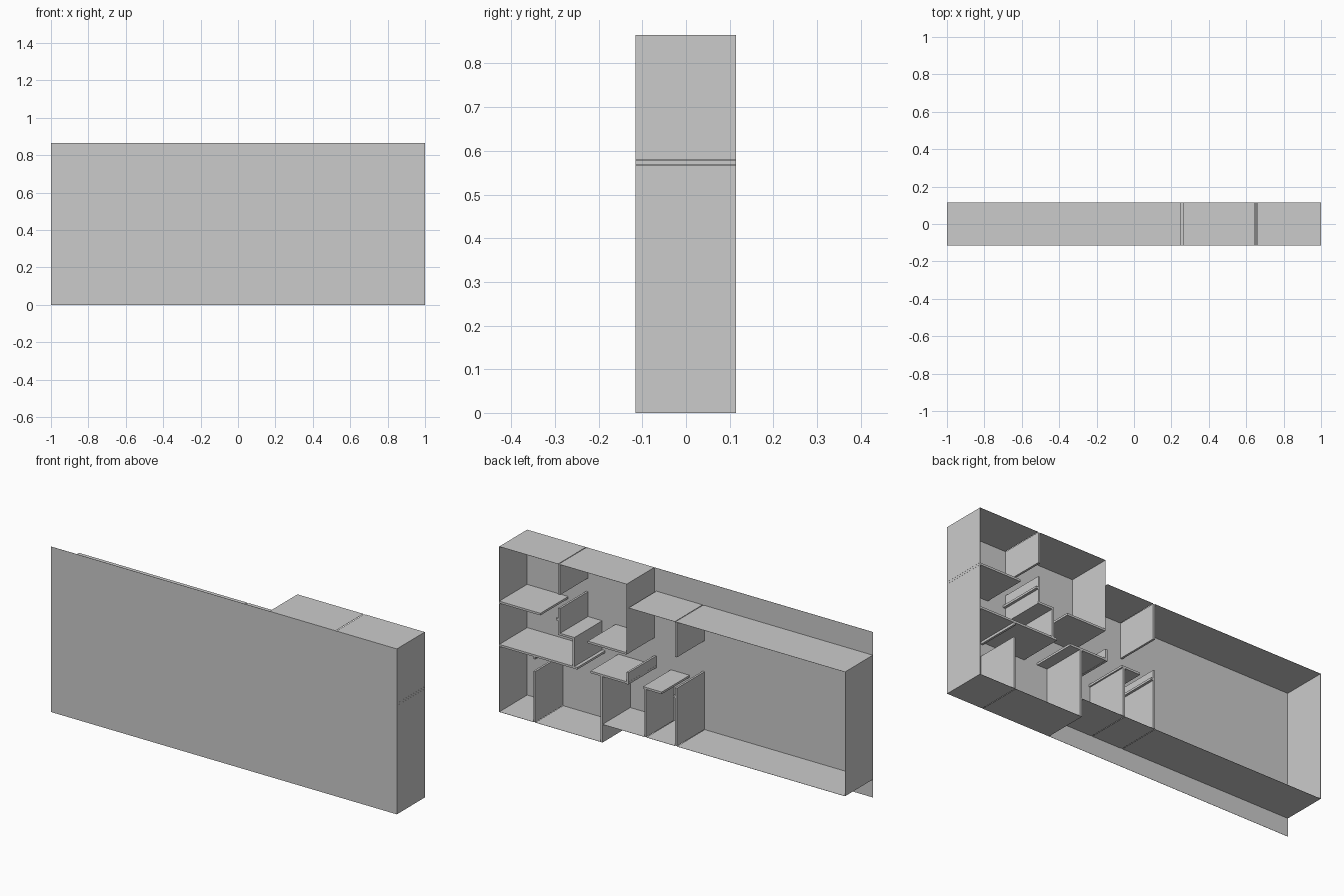
import bpy
import bmesh
from mathutils import Matrix, Vector

cube = bpy.data.objects.get("Cube")
if cube:
    bpy.data.objects.remove(cube, do_unlink=True)

gray = bpy.data.materials.new("plain gray")
gray.use_nodes = True
gray.diffuse_color = (0.6, 0.6, 0.6, 1)
gray.node_tree.nodes["Principled BSDF"].inputs["Base Color"].default_value = (0.6, 0.6, 0.6, 1)

DEPTH = 0.115    # half the wall depth
SHEET = 0.001    # outer wall sheet
WALL = 0.011     # inner partition
TOP, STEP, FOOT = 0.865, 0.744, 0.094


def box(name, x0, x1, y0, y1, z0, z1):
    """Flat-sided box between two corners."""
    bm = bmesh.new()
    size = Vector((x1 - x0, y1 - y0, z1 - z0))
    centre = Vector((x0 + x1, y0 + y1, z0 + z1)) / 2
    bmesh.ops.create_cube(bm, size=1, matrix=Matrix.Translation(centre) @ Matrix.Diagonal(size.to_4d()))
    mesh = bpy.data.meshes.new(name)
    bm.to_mesh(mesh)
    bm.free()
    mesh.materials.append(gray)
    bpy.context.collection.objects.link(bpy.data.objects.new(name, mesh))


def upright(name, x, z0, z1, t=WALL):
    box(name, x - t / 2, x + t / 2, -DEPTH, DEPTH, z0, z1)


def level(name, z, x0, x1, t=WALL):
    box(name, x0, x1, -DEPTH, DEPTH, z - t / 2, z + t / 2)


# Full front sheet
box("front_plate", -1, 1, -DEPTH - SHEET, -DEPTH, 0, TOP)

# Outer walls, split where the partitions meet them
h = SHEET / 2
for x0, x1 in ((0.264, 0.645), (0.659, 1)):
    level("upper_top_wall", TOP - h, x0, x1, SHEET)
for x0, x1 in ((-1, -0.028), (-0.016, 0.252)):
    level("lower_top_wall", STEP - h, x0, x1, SHEET)
for x0, x1 in ((0.41, 0.791), (0.803, 1)):
    level("lower_base_wall", h, x0, x1, SHEET)
for x0, x1 in ((-1, -0.028), (-0.016, 0.149), (0.161, 0.41)):
    level("upper_base_wall", FOOT + h, x0, x1, SHEET)
for z0, z1 in ((0, 0.343), (0.353, 0.568), (0.58, TOP)):
    upright("left_end_wall", 1 - h, z0, z1, SHEET)
upright("right_end_wall", -1 + h, FOOT, STEP, SHEET)
upright("top_step_wall", 0.264, 0.5, TOP, SHEET)
upright("base_step_wall", 0.408, 0, 0.346)

# Upright partitions
upright("upper_partition", 0.653, 0.706, TOP - 0.002)
upright("closet_partition", 0.653, 0.5, 0.635)
upright("closet_side", 0.571, 0.35, 0.5)
upright("lower_partition", 0.797, 0.002, 0.267)
upright("lower_partition_stub", 0.797, 0.33, 0.343)
upright("middle_stub", 0.258, 0.343, 0.405)
upright("small_room_partition", 0.155, FOOT + 0.002, 0.35)
upright("large_room_lower_partition", -0.022, FOOT + 0.002, 0.398)
upright("large_room_upper_partition", -0.022, 0.56, STEP - 0.002)

# Level partitions
level("upper_left_partition", 0.574, 0.762, 1)
level("upper_left_stub", 0.574, 0.655, 0.672)
level("lower_left_partition", 0.348, 0.548, 1)
level("closet_top", 0.5, 0.565, 0.659)
level("hall_partition", 0.502, 0.264, 0.488)
level("middle_partition", 0.35, 0.252, 0.472)
level("small_room_top", 0.35, 0.06, 0.168)
level("small_room_stub", 0.35, -0.022, -0.004)
